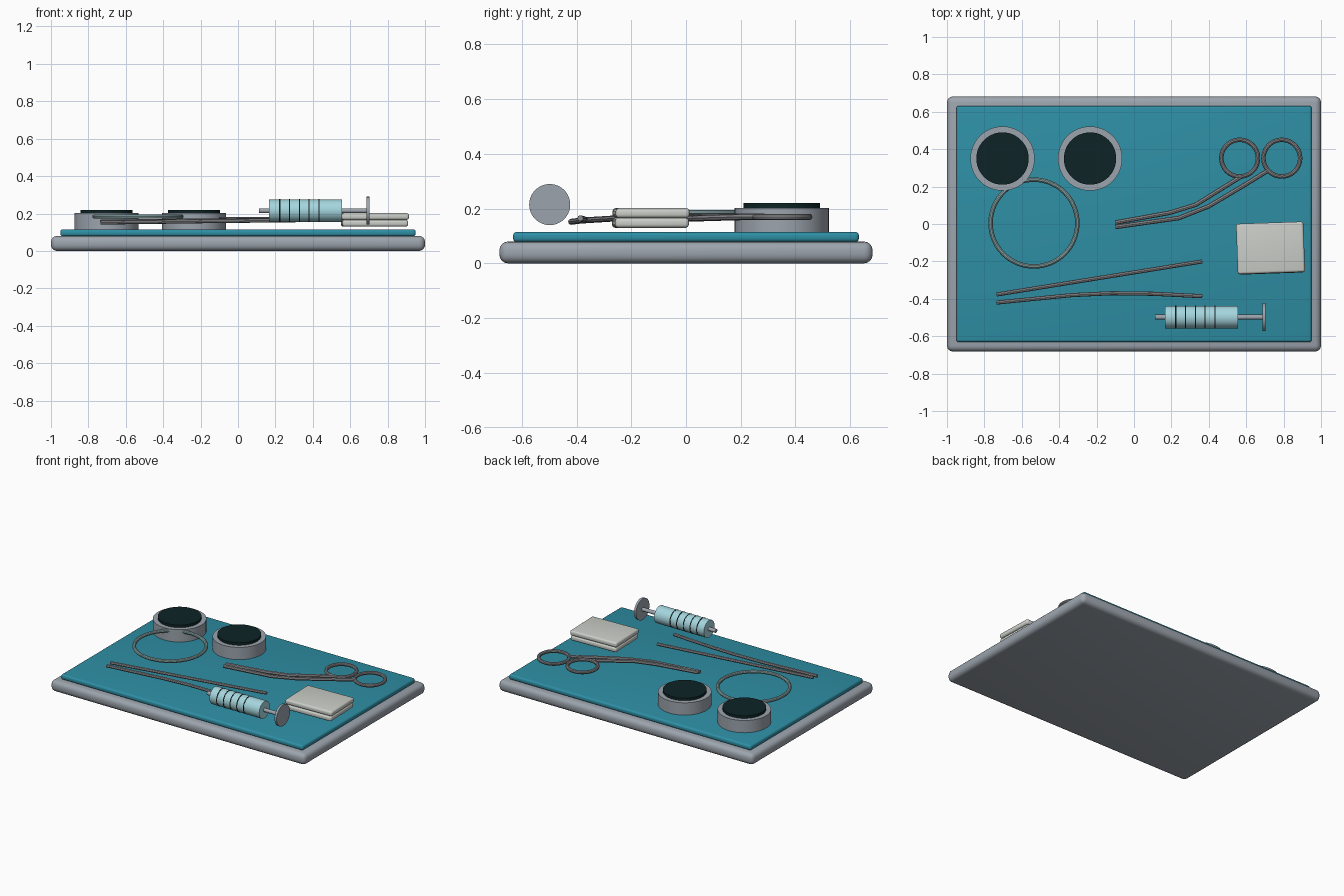
import bpy, math
from mathutils import Vector

if "Cube" in bpy.data.objects:
    bpy.data.objects.remove(bpy.data.objects["Cube"], do_unlink=True)


def material(name, rgb):
    """Flat material from 0-255 display values, stored as linear."""
    lin = [(c / 255 / 12.92) if c < 11 else ((c / 255 + 0.055) / 1.055) ** 2.4 for c in rgb]
    m = bpy.data.materials.new(name)
    m.use_nodes = True
    m.diffuse_color = (*lin, 1)
    m.node_tree.nodes["Principled BSDF"].inputs["Base Color"].default_value = (*lin, 1)
    return m


STEEL = material("tray steel", (156, 164, 173))
TOOL = material("tool steel", (140, 141, 145))
CLOTH = material("teal cloth", (46, 143, 165))
LIQUID = material("dark liquid", (14, 36, 38))
GLASS = material("pale blue glass", (165, 214, 222))
TUBING = material("tubing", (145, 176, 178))
GAUZE = material("white gauze", (203, 206, 200))
INK = material("black markings", (18, 24, 26))


def finish(name, mat, smooth=True):
    ob = bpy.context.object
    ob.name = name
    ob.data.materials.append(mat)
    if smooth:
        bpy.ops.object.shade_smooth_by_angle(angle=math.radians(35))
    return ob


def slab(name, x, y, z0, z1, w, d, bevel, mat, turn=0):
    """Box with rounded edges."""
    bpy.ops.mesh.primitive_cube_add(size=1, location=(x, y, (z0 + z1) / 2))
    ob = bpy.context.object
    ob.scale = (w, d, z1 - z0)
    bpy.ops.object.transform_apply(location=False, rotation=False, scale=True)
    ob.rotation_euler.z = math.radians(turn)
    mod = ob.modifiers.new("Rounded edges", 'BEVEL')
    mod.width, mod.segments = bevel, 4
    bpy.ops.object.modifier_apply(modifier=mod.name)
    return finish(name, mat)


def rod(name, a, b, r, mat, sides=32):
    """Cylinder from point a to point b."""
    a, b = Vector(a), Vector(b)
    bpy.ops.mesh.primitive_cylinder_add(
        vertices=sides, radius=r, depth=(b - a).length, location=(a + b) / 2,
        rotation=(b - a).to_track_quat('Z', 'Y').to_euler())
    return finish(name, mat)


def ring(name, loc, major, minor, mat):
    bpy.ops.mesh.primitive_torus_add(major_segments=64, minor_segments=10, location=loc,
                                     major_radius=major, minor_radius=minor)
    return finish(name, mat)


def wire(name, points, r, mat):
    """Round bar through a short list of points."""
    cu = bpy.data.curves.new(name, 'CURVE')
    cu.dimensions = '3D'
    cu.bevel_depth, cu.bevel_resolution, cu.use_fill_caps = r, 2, True
    sp = cu.splines.new('POLY')
    sp.points.add(len(points) - 1)
    for p, co in zip(sp.points, points):
        p.co = (*co, 1)
    ob = bpy.data.objects.new(name, cu)
    bpy.context.collection.objects.link(ob)
    bpy.ops.object.select_all(action='DESELECT')
    ob.select_set(True)
    bpy.context.view_layer.objects.active = ob
    bpy.ops.object.convert(target='MESH')
    return finish(name, mat)


# Tray and the cloth lying on it
slab("tray", 0, 0, 0, 0.08, 2.0, 1.364, 0.032, STEEL)
slab("cloth", 0, 0, 0.078, 0.115, 1.9, 1.264, 0.014, CLOTH)

# Two round cups filled with liquid
for side, x in (("right", -0.703), ("left", -0.235)):
    rod(f"{side}_cup", (x, 0.35, 0.112), (x, 0.35, 0.202), 0.172, STEEL, 48)
    rod(f"{side}_cup_liquid", (x, 0.35, 0.195), (x, 0.35, 0.22), 0.14, LIQUID, 48)

# Coil of tubing
ring("tubing_loop", (-0.535, 0.005, 0.184), 0.232, 0.012, TUBING)

# Scissors: two finger rings and two bent arms
for side, x in (("right", 0.565), ("left", 0.79)):
    ring(f"scissors_{side}_ring", (x, 0.352, 0.17), 0.098, 0.012, TOOL)
wire("scissors_upper_arm", [(-0.1, 0.008, 0.17), (0.19, 0.06, 0.17), (0.33, 0.103, 0.17),
                            (0.575, 0.255, 0.17)], 0.012, TOOL)
wire("scissors_lower_arm", [(-0.1, -0.016, 0.165), (0.24, 0.032, 0.165), (0.4, 0.095, 0.167),
                            (0.59, 0.208, 0.17), (0.715, 0.285, 0.17)], 0.012, TOOL)

# Tweezers: one straight and one bowed arm
wire("tweezers_back_arm", [(-0.735, -0.377, 0.157), (0.365, -0.2, 0.168)], 0.011, TOOL)
wire("tweezers_front_arm", [(-0.735, -0.42, 0.152), (-0.33, -0.38, 0.157), (-0.12, -0.37, 0.16),
                            (0.1, -0.373, 0.162), (0.365, -0.386, 0.165)], 0.011, TOOL)

# Two stacked gauze pads
slab("lower_gauze", 0.73, -0.13, 0.13, 0.166, 0.352, 0.27, 0.013, GAUZE, 2)
slab("upper_gauze", 0.73, -0.128, 0.166, 0.202, 0.36, 0.27, 0.013, GAUZE, 2)

# Syringe lying along x
Y, Z = -0.498, 0.215
rod("syringe_barrel", (0.167, Y, Z), (0.557, Y, Z), 0.06, GLASS, 48)
rod("syringe_nozzle", (0.112, Y, Z), (0.17, Y, Z), 0.013, STEEL, 16)
rod("syringe_plunger_rod", (0.55, Y, Z), (0.695, Y, Z), 0.013, STEEL, 16)
rod("syringe_thumb_disc", (0.688, Y, Z), (0.704, Y, Z), 0.075, STEEL, 48)
for i in range(5):
    x = 0.223 + i * 0.0525
    rod(f"syringe_mark_{i + 1}", (x - 0.003, Y, Z), (x + 0.003, Y, Z), 0.0615, INK, 48)
